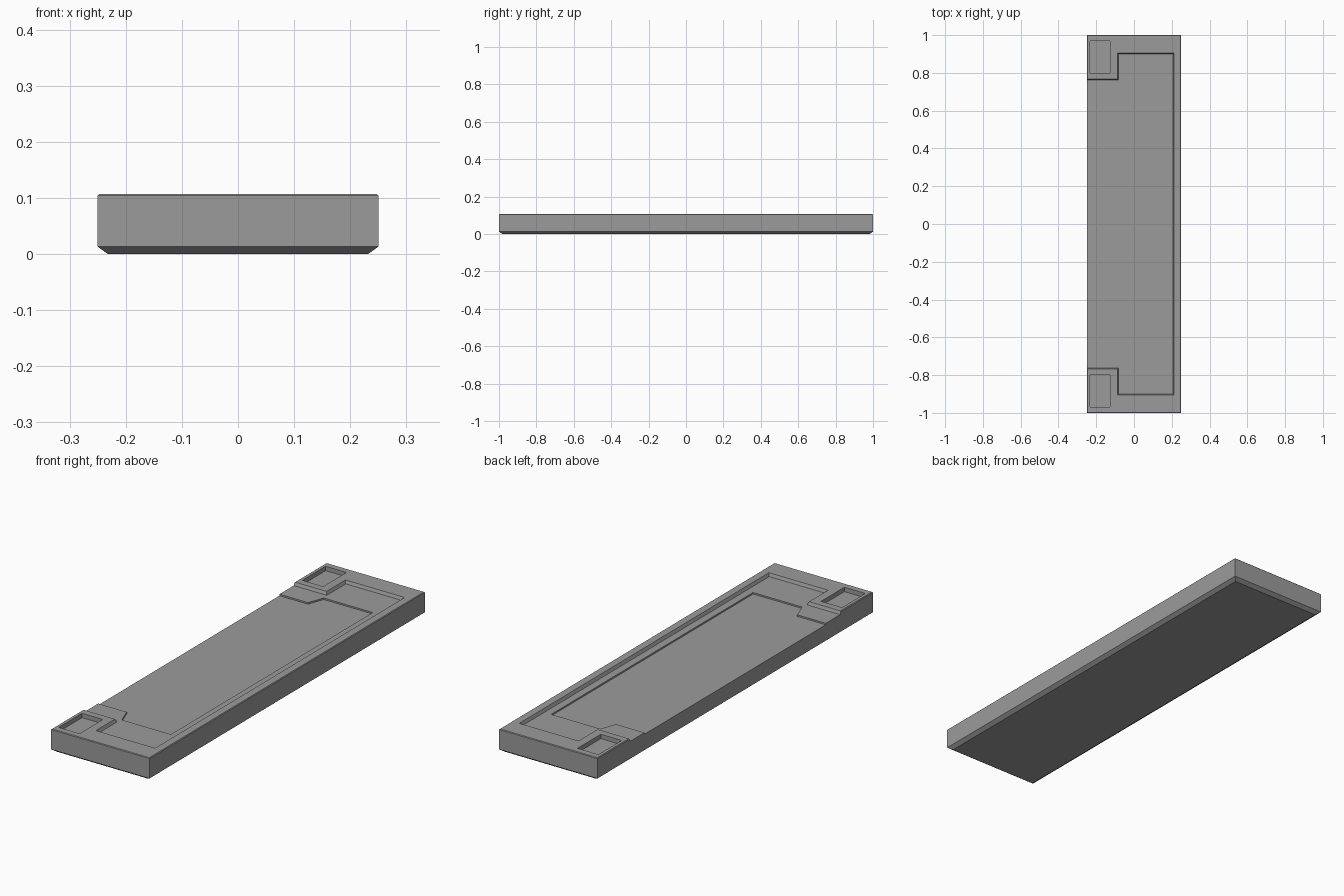
import bpy, bmesh

if "Cube" in bpy.data.objects:
    bpy.data.objects.remove(bpy.data.objects["Cube"], do_unlink=True)

TOP = 0.107

grey = bpy.data.materials.new("plain grey")
grey.use_nodes = True
grey.diffuse_color = (0.33, 0.33, 0.33, 1)
grey.node_tree.nodes["Principled BSDF"].inputs["Base Color"].default_value = (0.33, 0.33, 0.33, 1)


def loft(name, rings):
    """Solid through matching (outline, height) rings, capped at both ends."""
    bm = bmesh.new()
    loops = [[bm.verts.new((x, y, z)) for x, y in pts] for pts, z in rings]
    n = len(loops[0])
    for low, high in zip(loops, loops[1:]):
        for i in range(n):
            j = (i + 1) % n
            bm.faces.new((low[i], low[j], high[j], high[i]))
    bm.faces.new(loops[0][::-1])
    bm.faces.new(loops[-1])
    bmesh.ops.recalc_face_normals(bm, faces=bm.faces)
    mesh = bpy.data.meshes.new(name)
    bm.to_mesh(mesh)
    bm.free()
    mesh.materials.append(grey)
    obj = bpy.data.objects.new(name, mesh)
    bpy.context.collection.objects.link(obj)
    return obj


def rect(x0, x1, y0, y1):
    return [(x0, y0), (x1, y0), (x1, y1), (x0, y1)]


def inset_slab(d):
    return rect(d - 0.25, 0.25 - d, d - 1, 1 - d)


def mirrored(half):
    """Outline from its +y half, listed from the open side inwards."""
    return [(x, -y) for x, y in half] + half[::-1]


def tray_outline(g):
    return mirrored([(-0.3, 0.762 + g), (-0.082 - g, 0.762 + g),
                     (-0.082 - g, 0.9 + g), (0.207 + g, 0.9 + g)])


# Slab with a chamfered underside and a fine top edge
slab = loft("slab", [(inset_slab(0.018), 0), (inset_slab(0), 0.013),
                     (inset_slab(0), TOP - 0.003), (inset_slab(0.003), TOP)])

# Shallow tray, open on one long side, with slightly sloped walls
cutters = [loft("tray_cutter", [(tray_outline(0), TOP - 0.014),
                                (tray_outline(0.012), TOP + 0.014)])]

# Deeper panel inside the tray
panel = mirrored([(-0.3, 0.658), (-0.105, 0.658), (-0.077, 0.733), (0.172, 0.733)])
cutters.append(loft("panel_cutter", [(panel, TOP - 0.021), (panel, TOP + 0.02)]))

# Rectangular pocket in each corner block
for side in (-1, 1):
    y0, y1 = sorted((side * 0.8, side * 0.969))
    pocket = rect(-0.233, -0.127, y0, y1)
    cutters.append(loft("pocket_cutter", [(pocket, TOP - 0.02), (pocket, TOP + 0.02)]))

# Cut the recesses and drop the cutters
bpy.context.view_layer.objects.active = slab
for cutter in cutters:
    cutter.hide_render = True
    mod = slab.modifiers.new("recess", "BOOLEAN")
    mod.operation = "DIFFERENCE"
    mod.solver = "EXACT"
    mod.object = cutter
    bpy.ops.object.modifier_apply(modifier=mod.name)
    bpy.data.objects.remove(cutter, do_unlink=True)
